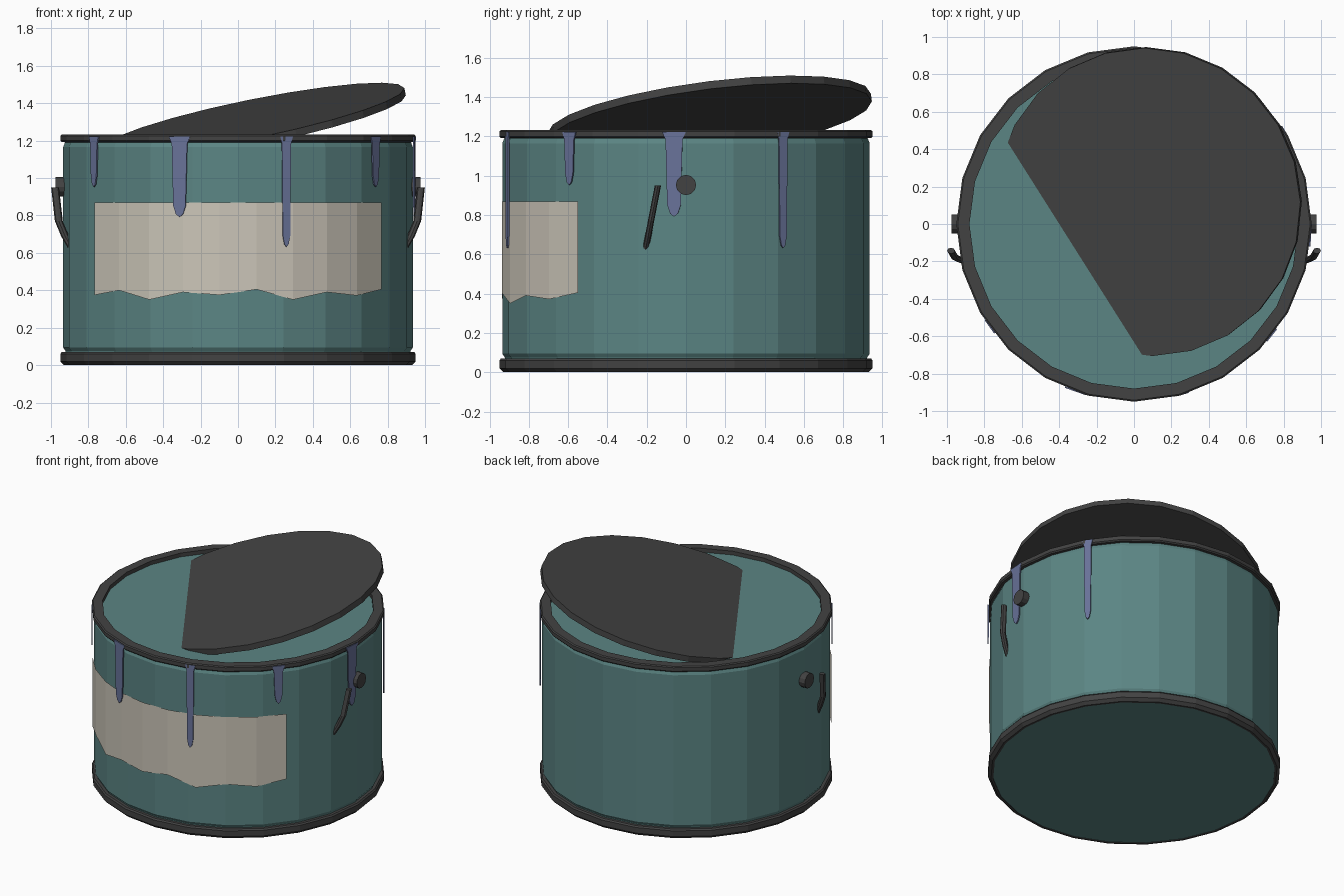
import bpy, bmesh, math
from mathutils import Vector, Matrix

if "Cube" in bpy.data.objects:
    bpy.data.objects.remove(bpy.data.objects["Cube"], do_unlink=True)

SIDES = 24


def material(name, rgb):
    m = bpy.data.materials.new(name)
    m.use_nodes = True
    m.diffuse_color = (*rgb, 1)
    m.node_tree.nodes["Principled BSDF"].inputs["Base Color"].default_value = (*rgb, 1)
    return m


TEAL = material("teal paint", (0.105, 0.235, 0.23))
DARK = material("dark metal", (0.055, 0.055, 0.055))
PAPER = material("label paper", (0.6, 0.56, 0.48))
BLUE = material("blue drip", (0.14, 0.17, 0.32))


def finish(bm, name, mat, recalc=True):
    if recalc:
        bmesh.ops.recalc_face_normals(bm, faces=bm.faces)
    me = bpy.data.meshes.new(name)
    bm.to_mesh(me)
    bm.free()
    me.materials.append(mat)
    ob = bpy.data.objects.new(name, me)
    bpy.context.collection.objects.link(ob)
    return ob


def around(angle, r, z):
    """Point on the drum; angle is measured from the front towards +x."""
    return Vector((r * math.sin(angle), -r * math.cos(angle), z))


def lathe(name, profile, mat, closed):
    """Spin a profile of (radius, z); closed makes a ring, open gets end caps."""
    bm = bmesh.new()
    rings = [[bm.verts.new(around(math.tau * i / SIDES, r, z)) for i in range(SIDES)]
             for r, z in profile]
    pairs = list(zip(rings, rings[1:]))
    if closed:
        pairs.append((rings[-1], rings[0]))
    else:
        bm.faces.new(rings[0])
        bm.faces.new(rings[-1])
    for a, b in pairs:
        for i in range(SIDES):
            j = (i + 1) % SIDES
            bm.faces.new((a[i], a[j], b[j], b[i]))
    return finish(bm, name, mat)


def cylinder(name, radius, depth, sides, matrix, mat):
    bm = bmesh.new()
    bmesh.ops.create_cone(bm, cap_ends=True, segments=sides, radius1=radius,
                          radius2=radius, depth=depth, matrix=matrix)
    return finish(bm, name, mat)


# Drum, filled with paint, and its two metal rims
lathe("bucket_body", [(0.915, 0.004), (0.922, 0.075), (0.935, 0.095), (0.935, 1.165),
                      (0.925, 1.19), (0.9, 1.205)], TEAL, False)
lathe("top_rim", [(0.88, 1.19), (0.88, 1.232), (0.942, 1.232), (0.95, 1.226),
                  (0.95, 1.2), (0.942, 1.192)], DARK, True)
lathe("bottom_rim", [(0.915, 0.0), (0.93, 0.0), (0.95, 0.02), (0.95, 0.06),
                     (0.942, 0.07), (0.915, 0.07)], DARK, True)

# Lid resting at a slant, its low side sunk in the paint
tilt = Matrix.Rotation(-0.2, 4, "Y") @ Matrix.Rotation(0.125, 4, "X")
cylinder("lid", 0.83, 0.04, SIDES,
         Matrix.Translation((0.08, 0.12, 1.297)) @ tilt, DARK)

# Paper label with a torn lower edge
torn = [0.375, 0.4, 0.35, 0.39, 0.375, 0.405, 0.35, 0.39, 0.372, 0.405]
bm = bmesh.new()
columns = []
for i, z in enumerate(torn):
    a = -0.95 + 1.9 * i / (len(torn) - 1)
    columns.append([bm.verts.new(around(a, 0.943, h)) for h in (z, 0.87)])
for (a, b), (c, d) in zip(columns, columns[1:]):
    bm.faces.new((a, c, d, b))
finish(bm, "label", PAPER, recalc=False)

# Paint drips: thin plates hanging from the rim, in three repeating sizes
SIZES = [(0.043, 0.27), (0.06, 0.43), (0.035, 0.59)]
for i in range(6):
    angle = math.radians(-54.5 + 35.2 * i)
    half, length = SIZES[i % 3]
    side = [(1, 0), (0.72, 0.04), (0.58, length - 0.06), (0.33, length - 0.015)]
    outline = [(k * half, d) for k, d in side] + [(0, length)]
    outline += [(-k * half, d) for k, d in reversed(side)]
    bm = bmesh.new()
    along = Vector((math.cos(angle), math.sin(angle), 0))
    layers = [[bm.verts.new(around(angle, r, 1.222 - d) + along * s) for s, d in outline]
              for r in (0.941, 0.949)]
    back, front = layers
    bm.faces.new(back)
    bm.faces.new(front)
    for j in range(len(outline)):
        k = (j + 1) % len(outline)
        bm.faces.new((back[j], back[k], front[k], front[j]))
    finish(bm, f"paint_drip_{i + 1}", BLUE)

# Handle pegs and bent wire ends on both sides
for name, s in (("left", 1), ("right", -1)):
    cylinder(f"{name}_handle_peg", 0.052, 0.075, 12,
             Matrix.Translation((s * 0.938, 0, 0.953)) @ Matrix.Rotation(math.pi / 2, 4, "Y"),
             DARK)
    path = [(0.978, -0.143, 0.95), (0.958, -0.178, 0.77), (0.925, -0.193, 0.69),
            (0.885, -0.207, 0.62)]
    bm = bmesh.new()
    rings = []
    for x, y, z in path:
        rings.append([bm.verts.new((s * (x + 0.021 * math.cos(t)), y + 0.016 * math.sin(t), z))
                      for t in (math.tau * k / 8 for k in range(8))])
    for a, b in zip(rings, rings[1:]):
        for k in range(8):
            n = (k + 1) % 8
            bm.faces.new((a[k], a[n], b[n], b[k]))
    bm.faces.new(rings[0])
    bm.faces.new(rings[-1])
    finish(bm, f"{name}_handle_wire", DARK)
